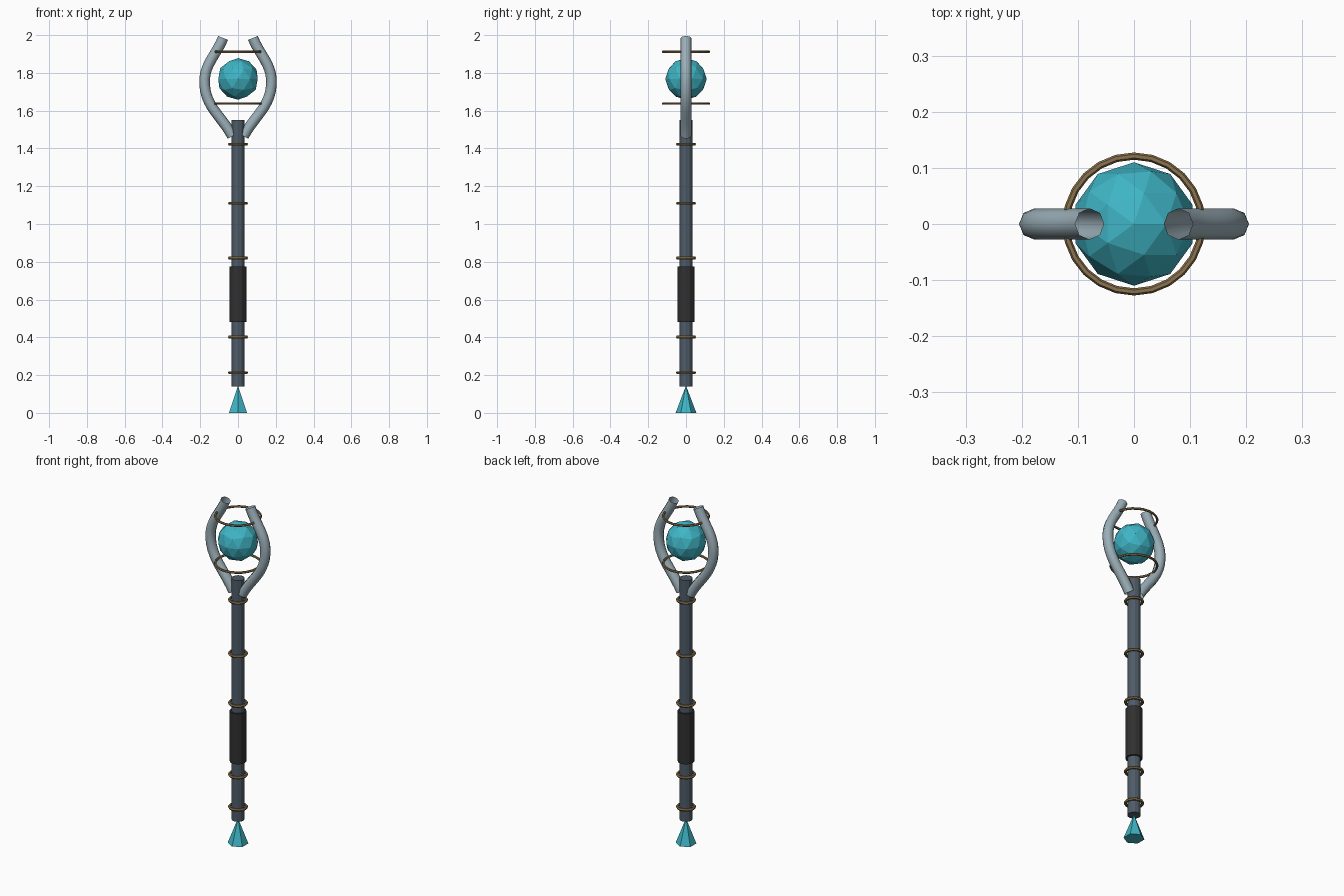
import bpy
import math

if "Cube" in bpy.data.objects:
    bpy.data.objects.remove(bpy.data.objects["Cube"])


def material(name, rgb):
    m = bpy.data.materials.new(name)
    m.diffuse_color = (*rgb, 1.0)
    m.use_nodes = True
    m.node_tree.nodes["Principled BSDF"].inputs["Base Color"].default_value = m.diffuse_color
    return m


SLATE = material("slate_metal", (0.075, 0.105, 0.135))
SILVER = material("pale_silver", (0.33, 0.43, 0.48))
BRONZE = material("bronze", (0.26, 0.17, 0.075))
TEAL = material("teal_crystal", (0.05, 0.46, 0.56))
BLACK = material("black_leather", (0.03, 0.03, 0.03))


def finish(name, mat):
    ob = bpy.context.object
    ob.name = name
    ob.data.materials.append(mat)
    return ob


def rod(name, mat, radius, z0, z1, sides=12):
    bpy.ops.mesh.primitive_cylinder_add(vertices=sides, radius=radius, depth=z1 - z0,
                                        location=(0, 0, (z0 + z1) / 2))
    return finish(name, mat)


def ring(name, radius, thickness, z, sides):
    bpy.ops.mesh.primitive_torus_add(major_radius=radius, minor_radius=thickness,
                                     major_segments=sides, minor_segments=6,
                                     location=(0, 0, z))
    return finish(name, BRONZE)


# Shaft and grip
rod("shaft", SLATE, 0.035, 0.14, 1.55)
rod("grip", BLACK, 0.045, 0.48, 0.775)

# Foot crystal
bpy.ops.mesh.primitive_cone_add(vertices=6, radius1=0.055, radius2=0, depth=0.145,
                                location=(0, 0, 0.0725))
finish("foot_crystal", TEAL)

# Bands around the shaft
for i, z in enumerate((0.213, 0.402, 0.82, 1.11, 1.423)):
    ring(f"shaft_band_{i + 1}", 0.045, 0.008, z, 16)

# Head orb and its two floating hoops
bpy.ops.mesh.primitive_ico_sphere_add(subdivisions=2, radius=0.11, location=(0, 0, 1.768))
finish("head_orb", TEAL)
ring("lower_hoop", 0.121, 0.0065, 1.637, 24)
ring("upper_hoop", 0.121, 0.0065, 1.912, 24)

# Curved open tubes holding the orb
PRONG = ((0.03, 1.465), (0.177, 1.74), (0.079, 1.985))
for side, label in ((-1, "left"), (1, "right")):
    curve = bpy.data.curves.new(f"{label}_prong", "CURVE")
    curve.dimensions = "3D"
    curve.bevel_depth = 0.028
    curve.bevel_resolution = 2
    curve.resolution_u = 10
    spline = curve.splines.new("BEZIER")
    spline.bezier_points.add(len(PRONG) - 1)
    for point, (x, z) in zip(spline.bezier_points, PRONG):
        point.co = (side * x, 0, z)
        point.handle_left_type = point.handle_right_type = "AUTO"
    curve.materials.append(SILVER)
    ob = bpy.data.objects.new(f"{label}_prong", curve)
    bpy.context.collection.objects.link(ob)
    bpy.ops.object.select_all(action="DESELECT")
    ob.select_set(True)
    bpy.context.view_layer.objects.active = ob
    bpy.ops.object.convert(target="MESH")
    bpy.ops.object.shade_smooth_by_angle(angle=math.radians(50))
